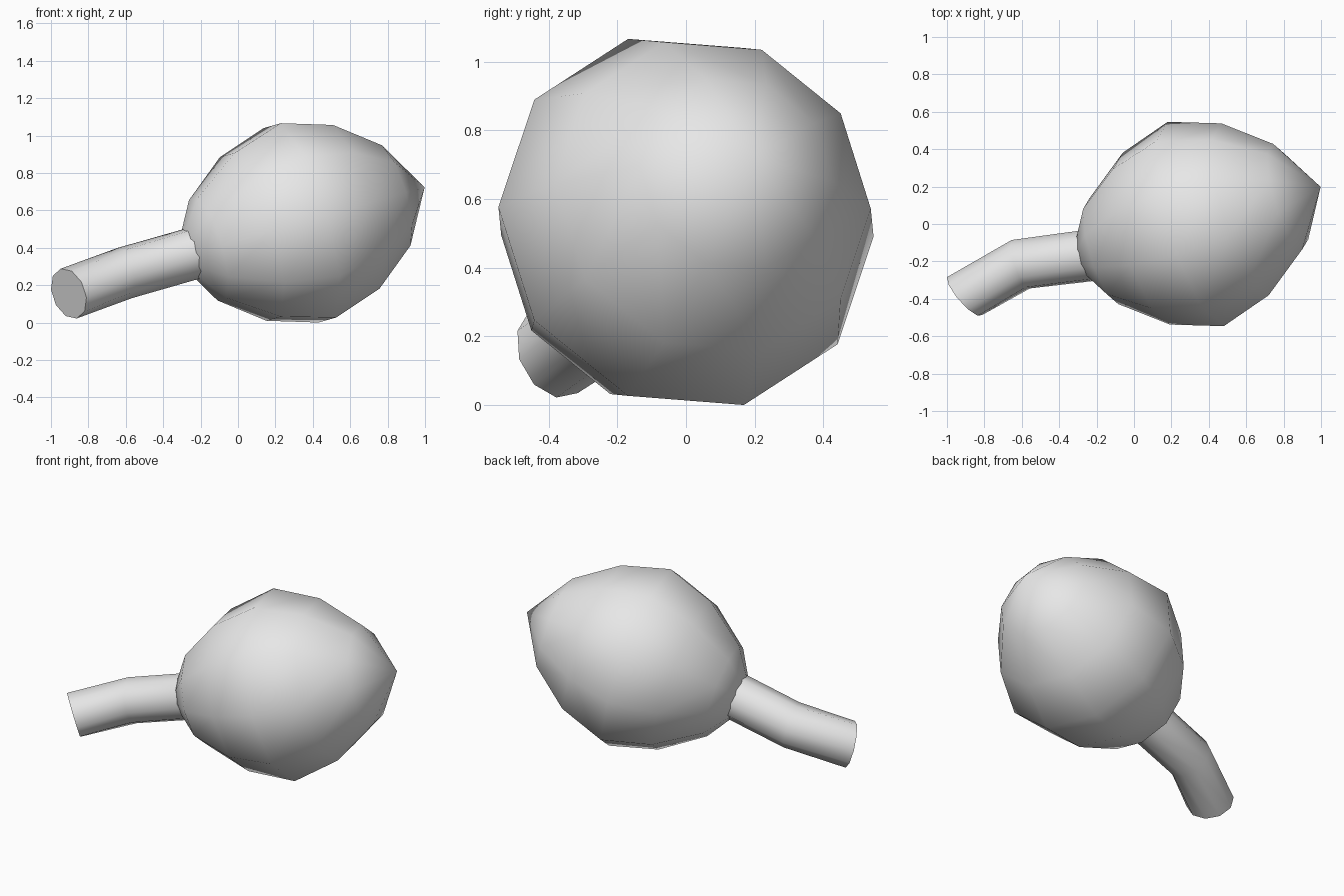
import bpy
import bmesh
from math import cos, sin, radians
from mathutils import Vector

cube = bpy.data.objects.get("Cube")
if cube:
    bpy.data.objects.remove(cube, do_unlink=True)

SIDES = 10

grey = bpy.data.materials.new("plain_grey")
grey.use_nodes = True
colour = (0.8, 0.8, 0.8, 1)
grey.diffuse_color = colour
grey.node_tree.nodes["Principled BSDF"].inputs["Base Color"].default_value = colour


def loft(name, rings, phase):
    """Skin a list of (centre, normal, radius) rings; zero radius makes a point."""
    bm = bmesh.new()
    loops = []
    for centre, normal, radius in rings:
        n = Vector(normal).normalized()
        side = n.cross(Vector((0, 0, 1))).normalized()
        up = side.cross(n)
        loop = []
        for i in range(SIDES):
            a = radians(phase + 360 * i / SIDES)
            loop.append(bm.verts.new(Vector(centre) + radius * (side * cos(a) + up * sin(a))))
        loops.append(loop)
    for low, high in zip(loops, loops[1:]):
        for i in range(SIDES):
            j = (i + 1) % SIDES
            bm.faces.new((low[i], low[j], high[j], high[i])).smooth = True
    # flat caps with sharp rims on open ends
    for (_, _, radius), loop in ((rings[0], loops[0]), (rings[-1], loops[-1])):
        if radius > 0:
            for edge in bm.faces.new(loop).edges:
                edge.smooth = False
    bmesh.ops.remove_doubles(bm, verts=bm.verts, dist=0.0001)
    bmesh.ops.recalc_face_normals(bm, faces=bm.faces)
    mesh = bpy.data.meshes.new(name)
    bm.to_mesh(mesh)
    bm.free()
    mesh.materials.append(grey)
    obj = bpy.data.objects.new(name, mesh)
    bpy.context.collection.objects.link(obj)
    return obj


# Pointed oval body, symmetric along its tilted axis
centre = Vector((0.33, 0, 0.533))
axis = Vector((0.928, 0.276, 0.264)).normalized()
half = [(0.722, 0), (0.532, 0.293), (0.285, 0.478)]
profile = [(-t, r) for t, r in half] + [(0, 0.568)] + half[::-1]
loft("body", [(centre + axis * t, axis, r) for t, r in profile], 4.5)

# Bent stem running out of the blunt side
loft("stem", [
    ((-0.10, -0.15, 0.41), (-0.95, -0.12, -0.27), 0.14),
    ((-0.29, -0.175, 0.355), (-0.95, -0.15, -0.27), 0.14),
    ((-0.605, -0.215, 0.265), (-0.92, -0.31, -0.24), 0.14),
    ((-0.905, -0.385, 0.155), (-0.73, -0.63, -0.27), 0.14),
], 9)
